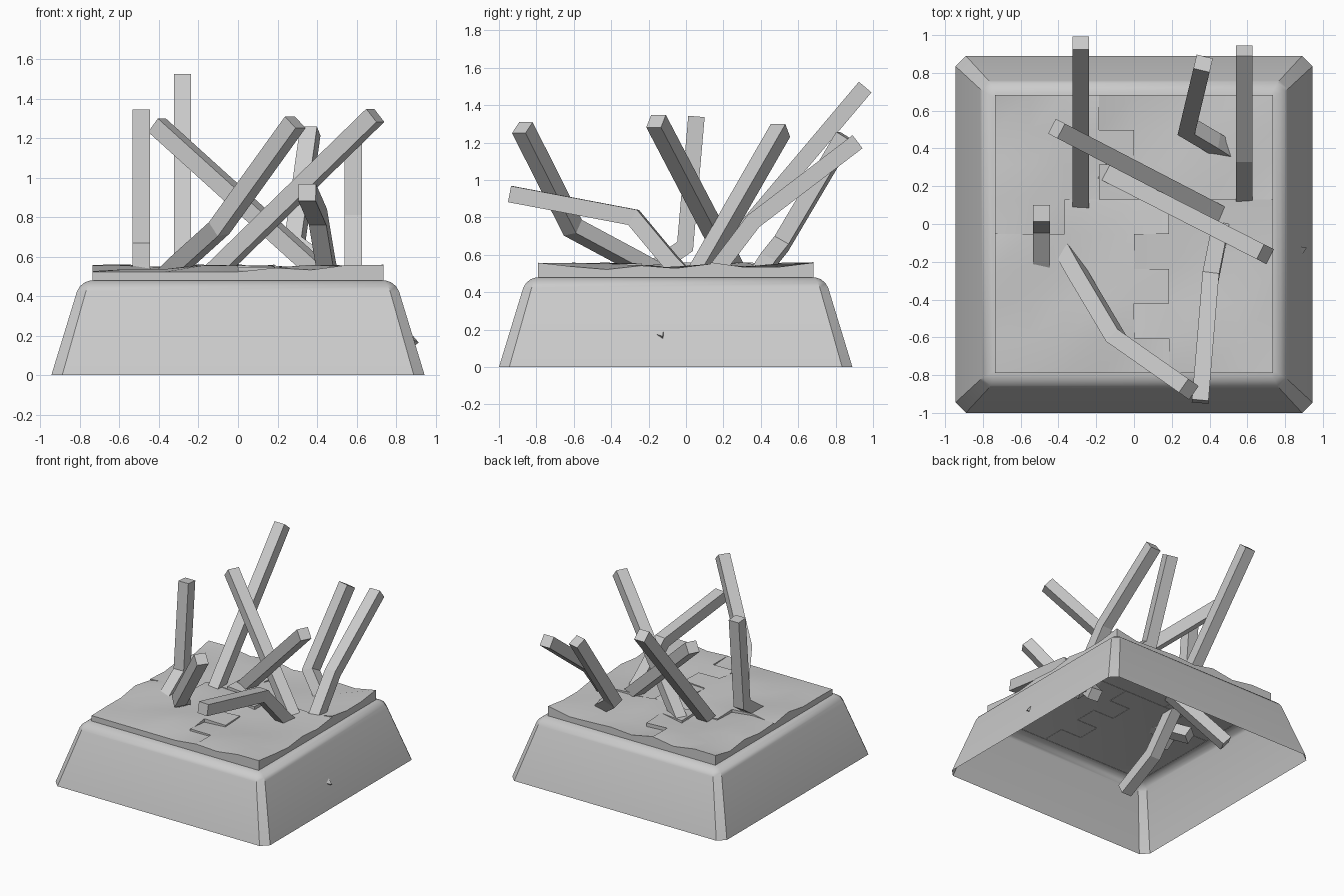
import bpy, bmesh, random
from mathutils import Vector

if "Cube" in bpy.data.objects:
    bpy.data.objects.remove(bpy.data.objects["Cube"])

random.seed(4)
CY = -0.055  # the plinth sits slightly forward of the beams' extent


def make_object(name, bm, smooth=None):
    bmesh.ops.recalc_face_normals(bm, faces=bm.faces)
    mesh = bpy.data.meshes.new(name)
    bm.to_mesh(mesh)
    bm.free()
    obj = bpy.data.objects.new(name, mesh)
    bpy.context.collection.objects.link(obj)
    if smooth:
        bpy.ops.object.select_all(action='DESELECT')
        bpy.context.view_layer.objects.active = obj
        obj.select_set(True)
        bpy.ops.object.shade_smooth_by_angle(angle=smooth)
    return obj


# Plinth: tapered open-bottomed shell with chamfered corners and soft shoulder
bm = bmesh.new()
rings = []
for half, z, cut in [(0.945, 0, 0.055), (0.815, 0.425, 0.045),
                     (0.80, 0.45, 0.04), (0.775, 0.47, 0.03), (0.745, 0.48, 0.02)]:
    a, b = half, half - cut
    outline = [(a, -b), (a, b), (b, a), (-b, a), (-a, b), (-a, -b), (-b, -a), (b, -a)]
    rings.append([bm.verts.new((x, y + CY, z)) for x, y in outline])
for lo, hi in zip(rings, rings[1:]):
    for i in range(8):
        j = (i + 1) % 8
        bm.faces.new((lo[i], lo[j], hi[j], hi[i]))
bm.faces.new(rings[-1])
make_object("plinth", bm, 0.5)

# Cracked ground: four jagged plates on an 8 x 8 grid, rows listed front to back
PLATES = ["00000111", "00001111", "00000111", "00001111",
          "22000111", "22233333", "22223333", "22233333"]
STEP, LOW = 0.184, 0.478
for plate, name in enumerate(["front_left", "front_right", "back_left", "back_right"]):
    bm = bmesh.new()
    grid = {}

    def corner(i, j):
        if (i, j) not in grid:
            h = random.uniform(0.52, 0.562)
            if j == 0 and i < 5:
                h = 0.523
            elif i in (0, 8) and j in (0, 8):
                h = 0.558
            grid[i, j] = bm.verts.new((-0.736 + i * STEP, -0.79 + j * STEP, h))
        return grid[i, j]

    for j, row in enumerate(PLATES):
        for i, c in enumerate(row):
            if c == str(plate):
                bm.faces.new((corner(i, j), corner(i + 1, j),
                              corner(i + 1, j + 1), corner(i, j + 1)))
    rim = [e for e in bm.edges if e.is_boundary]
    skirt = bmesh.ops.extrude_edge_only(bm, edges=rim)["geom"]
    for v in skirt:
        if isinstance(v, bmesh.types.BMVert):
            v.co.z = LOW
    make_object("ground_" + name, bm, 0.6)


def beam(name, points, width=0.088):
    """Square beam mitred along a path, listed from top to buried end."""
    pts = [Vector(p) for p in points]
    dirs = [(b - a).normalized() for a, b in zip(pts, pts[1:])]
    side = dirs[0].cross(Vector((0, 0, 1))).normalized() * width / 2
    up = side.cross(dirs[0])
    offs = [side + up, side - up, -side - up, -side + up]
    bm = bmesh.new()
    rings = [[bm.verts.new(pts[0] + o) for o in offs]]
    for k, d in enumerate(dirs):
        n = d if k == len(dirs) - 1 else (d + dirs[k + 1]).normalized()
        ring = []
        for v in rings[-1]:
            t = (pts[k + 1] - v.co).dot(n) / d.dot(n)
            ring.append(bm.verts.new(v.co + d * t))
        for i in range(4):
            j = (i + 1) % 4
            bm.faces.new((rings[-1][i], rings[-1][j], ring[j], ring[i]))
        rings.append(ring)
    bm.faces.new(rings[0])
    bm.faces.new(rings[-1])
    make_object(name, bm)


# Beams: bent and straight bars jutting out, ends hanging inside the plinth
beam("beam_tall_back", [(-.281, .958, 1.497), (-.281, .09, .47), (-.281, -.12, .22), (-.281, -.44, .06)])
beam("beam_right_back", [(.583, .917, 1.205), (.583, .36, .78), (.583, .17, .53), (.583, .06, .38)])
beam("beam_left", [(-.49, .056, 1.34), (-.49, -.005, .645), (-.49, -.17, .53), (-.49, -.28, .45)])
beam("beam_back", [(.366, .85, 1.235), (.285, .51, .66), (.42, .43, .56), (.56, .34, .42)])
beam("beam_front_right", [(.35, -.94, .925), (.405, -.28, .80), (.445, -.08, .56), (.49, .14, .33)])
beam("beam_front", [(.29, -.875, 1.28), (-.095, -.605, .745), (-.30, -.26, .56), (-.48, .06, .38)])
beam("beam_leaning_left", [(-.41, .505, 1.265), (.37, .10, .56), (.56, 0, .39)])
beam("beam_leaning_right", [(.695, -.16, 1.315), (-.08, .235, .56), (-.50, .45, .15)])

# Small shard embedded in the right wall
bm = bmesh.new()
pts = [(.885, -.17, .18), (.885, -.12, .20), (.885, -.12, .14), (.915, -.125, .165)]
bmesh.ops.convex_hull(bm, input=[bm.verts.new(p) for p in pts])
make_object("wall_shard", bm)
